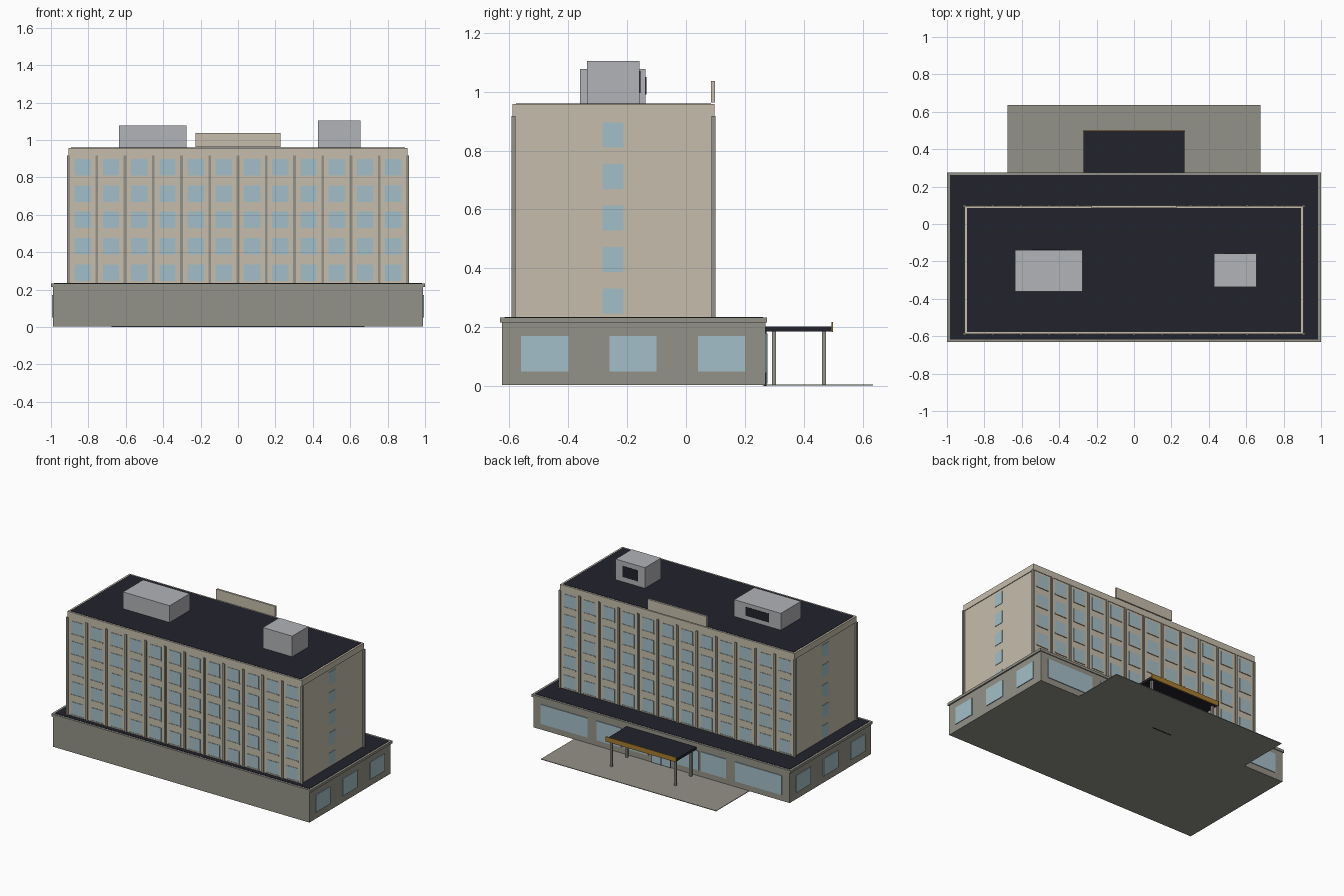
import bpy
import bmesh
from mathutils import Matrix, Vector

old = bpy.data.objects.get("Cube")
if old:
    bpy.data.objects.remove(old, do_unlink=True)


def material(name, *rgb):
    linear = [((c / 255 + 0.055) / 1.055) ** 2.4 for c in rgb] + [1.0]
    mat = bpy.data.materials.new(name)
    mat.use_nodes = True
    mat.diffuse_color = linear
    shader = next(n for n in mat.node_tree.nodes if n.type == "BSDF_PRINCIPLED")
    shader.inputs["Base Color"].default_value = linear
    shader.inputs["Roughness"].default_value = 0.8
    return mat


TAN = material("tan_wall", 198, 190, 172)
STONE = material("grey_stone", 148, 146, 136)
GLASS = material("blue_glass", 164, 191, 200)
DARK = material("dark_roofing", 34, 34, 45)
METAL = material("light_metal", 178, 179, 183)
GOLD = material("gold_trim", 168, 124, 48)


def boxes(name, mat, items):
    """One object made of boxes, each given as x, y and z ranges."""
    bm = bmesh.new()
    for ranges in items:
        low = Vector([min(r) for r in ranges])
        high = Vector([max(r) for r in ranges])
        place = Matrix.Translation((low + high) / 2) @ Matrix.Diagonal((*(high - low), 1))
        bmesh.ops.create_cube(bm, size=1, matrix=place)
    mesh = bpy.data.meshes.new(name)
    bm.to_mesh(mesh)
    bm.free()
    mesh.materials.append(mat)
    obj = bpy.data.objects.new(name, mesh)
    bpy.context.collection.objects.link(obj)
    return obj


def around(centre, width):
    return (centre - width / 2, centre + width / 2)


def both_sides(items):
    """Repeat boxes mirrored across x = 0."""
    return items + [((-x[0], -x[1]), y, z) for x, y, z in items]


# Podium with overhanging cap and dark roof
BASE_FRONT, BASE_BACK, BASE_TOP = -0.626, 0.27, 0.233
boxes("podium", STONE, [((-0.99, 0.99), (BASE_FRONT, BASE_BACK), (0.003, BASE_TOP))])
boxes("podium_cap", STONE, [((-1, 1), (-0.632, 0.276), (0.215, BASE_TOP))])
boxes("podium_roof", DARK, [((-0.985, 0.985), (-0.617, 0.261), (0.22, BASE_TOP + 0.002))])

# Podium side windows
boxes("podium_side_windows", GLASS, both_sides(
    [((0.985, 0.995), around(y, 0.16), (0.05, 0.17)) for y in (-0.48, -0.18, 0.12)]))

# Podium back glazing and entrance
BACK_PANE = (0.265, 0.275)
boxes("podium_back_windows", GLASS, both_sides([
    ((0.57, 0.93), BACK_PANE, (0.045, 0.18)),
    ((0.31, 0.50), BACK_PANE, (0.045, 0.18)),
    ((0.10, 0.29), BACK_PANE, (0.045, 0.18))]))
boxes("entrance_frame", DARK, [((-0.075, 0.075), (0.265, 0.274), (0, 0.185))])
boxes("entrance_doors", GLASS, both_sides([((0.004, 0.069), (0.27, 0.277), (0.008, 0.178))]))

# Paved forecourt
boxes("forecourt", STONE, [((-0.677, 0.677), (0.26, 0.635), (0.001, 0.005))])

# Entrance canopy on four posts
boxes("canopy_roof", DARK, [((-0.27, 0.27), (0.27, 0.494), (0.185, 0.202))])
boxes("canopy_fascia", GOLD, [((-0.272, 0.272), (0.494, 0.5), (0.184, 0.218))])
boxes("canopy_posts", STONE, both_sides(
    [(around(0.247, 0.015), around(y, 0.015), (0.004, 0.186)) for y in (0.299, 0.469)]))

# Tower with top band and dark roof
FRONT, BACK, TOP = -0.585, 0.093, 0.958
boxes("tower", TAN, [((-0.9, 0.9), (FRONT, BACK), (0.225, TOP))])
boxes("tower_top_band", TAN, [((-0.905, 0.905), (FRONT - 0.004, BACK + 0.004), (0.915, TOP))])
boxes("tower_roof", DARK, [((-0.892, 0.892), (FRONT + 0.008, BACK - 0.008), (0.945, TOP + 0.002))])

# Tower bays: pilasters, windows and sills on front and back
BAYS, FLOORS, PITCH = 12, 5, 0.151
pilasters, windows, sills = [], [], []
floors = [0.246 + 0.141 * f for f in range(FLOORS)]
for wall, out in ((FRONT, -1), (BACK, 1)):
    for i in range(BAYS + 1):
        x = (i - BAYS / 2) * PITCH
        pilasters.append((around(x, 0.014), (wall - out * 0.006, wall + out * 0.008), (0.23, 0.917)))
    for i in range(BAYS):
        x = (i + 0.5 - BAYS / 2) * PITCH
        for z in floors:
            windows.append((around(x, 0.087), (wall - out * 0.003, wall + out * 0.003), (z, z + 0.088)))
            sills.append((around(x, 0.093), (wall - out * 0.003, wall + out * 0.006), (z - 0.008, z)))
boxes("pilasters", STONE, pilasters)
boxes("tower_windows", GLASS, windows)
boxes("window_sills", TAN, sills)

# Single column of windows on each tower end
boxes("tower_end_windows", GLASS, both_sides(
    [((0.897, 0.903), around(-0.248, 0.07), (z, z + 0.086)) for z in floors]))

# Rooftop sign panel and plant boxes with vents
boxes("blank_sign_panel", TAN, [((-0.228, 0.228), (0.085, 0.099), (0.963, 1.036))])
boxes("plant_boxes", METAL, [
    ((-0.636, -0.276), (-0.36, -0.138), (0.95, 1.077)),
    ((0.428, 0.654), (-0.336, -0.158), (0.95, 1.104))])
boxes("plant_vents", DARK, [
    ((-0.546, -0.366), (-0.142, -0.135), (0.99, 1.05)),
    ((0.481, 0.601), (-0.162, -0.155), (0.995, 1.07))])
